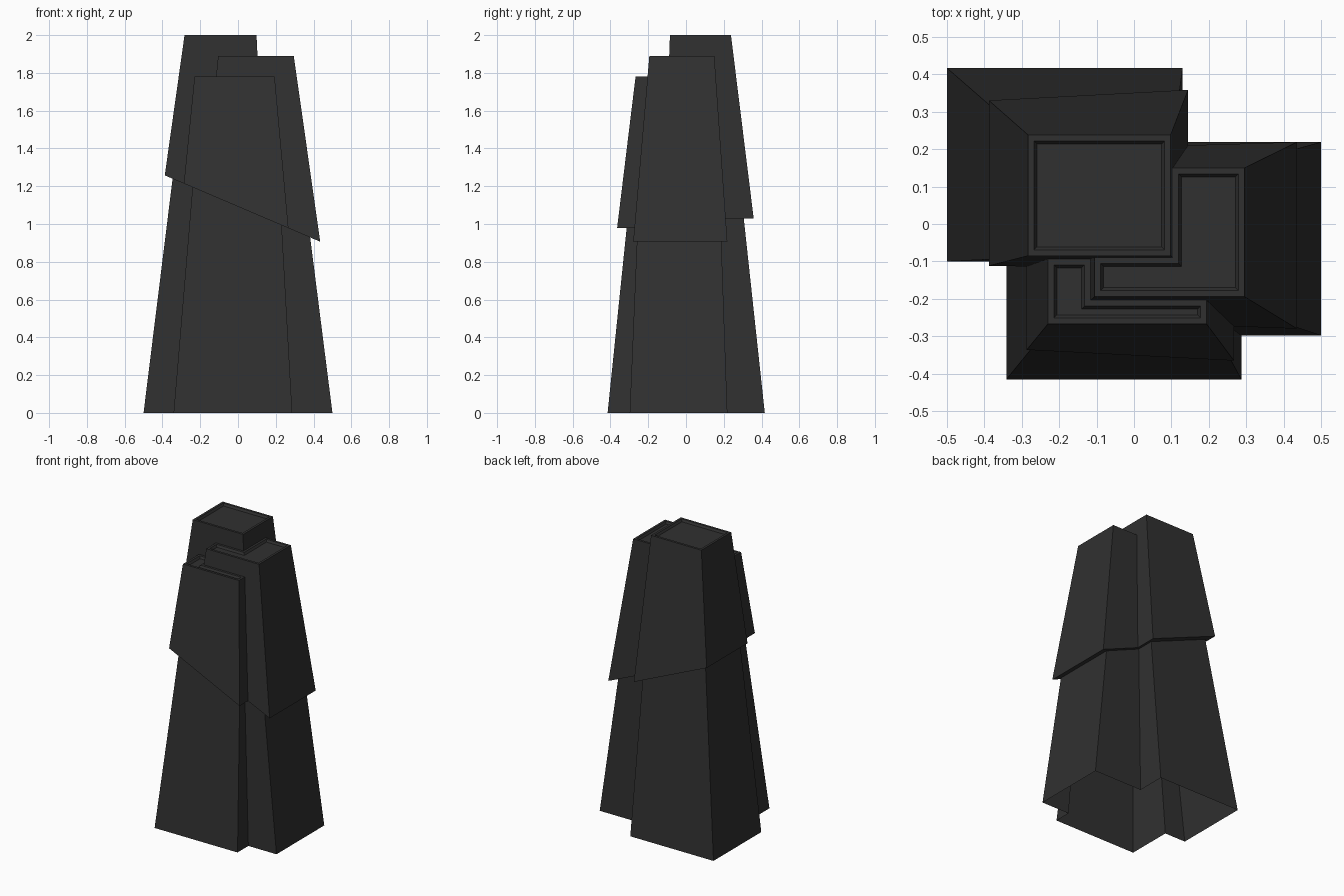
import bpy, bmesh
from mathutils import Vector

if "Cube" in bpy.data.objects:
    bpy.data.objects.remove(bpy.data.objects["Cube"])

# Sloping seam between lower and upper shaft: z = SEAM_Z - SEAM_K * x
SEAM_Z, SEAM_K = 1.092, 0.427

mat = bpy.data.materials.new("charcoal")
mat.diffuse_color = (0.03, 0.03, 0.03, 1)
mat.use_nodes = True
mat.node_tree.nodes["Principled BSDF"].inputs["Base Color"].default_value = mat.diffuse_color


def wall(value, z, slope):
    """Leaning wall as (position at z=0, change per unit height)."""
    return (value - slope * z, slope)


def at(w, z):
    return w[0] + w[1] * z


# Upper walls of the three tapered blocks
UP = {
    "tall": dict(top=2.0, left=wall(-.283, 2, .141), right=wall(.098, 2, -.048),
                 front=wall(-.085, 2, .036), back=wall(.238, 2, -.124)),
    "middle": dict(top=1.89, left=wall(-.105, 1.89, .1), right=wall(.295, 1.89, -.1426),
                   front=wall(-.194, 1.89, .087), back=wall(.15, 1.89, -.07)),
    "short": dict(top=1.78, left=wall(-.23, 1.78, .1), right=wall(.194, 1.78, -.091),
                  front=wall(-.267, 1.78, .122), back=(-.05, 0)),
}
# Lower walls
LOW = {
    "tall": dict(left=(-.5, .124), right=(.13, -.015), front=(-.10, .006), back=(.417, -.108)),
    "middle": dict(right=(.5, -.127), front=(-.298, .042), back=(.219, -.035)),
    "short": dict(left=(-.341, .084), right=(.287, -.056), front=(-.415, .103)),
}
# Ten footprint corners as (block, x wall, block, y wall)
CORNERS = [("tall", "left", "tall", "back"), ("tall", "right", "tall", "back"),
           ("tall", "right", "middle", "back"), ("middle", "right", "middle", "back"),
           ("middle", "right", "middle", "front"), ("short", "right", "middle", "front"),
           ("short", "right", "short", "front"), ("short", "left", "short", "front"),
           ("short", "left", "tall", "front"), ("tall", "left", "tall", "front")]


def loop(walls, seam):
    pts = []
    for bx, sx, by, sy in CORNERS:
        wx, wy = walls[bx][sx], walls[by][sy]
        z = (SEAM_Z - SEAM_K * wx[0]) / (1 + SEAM_K * wx[1]) if seam else 0
        pts.append((at(wx, z), at(wy, z), z))
    return pts


def make_object(name, bm):
    me = bpy.data.meshes.new(name)
    bm.to_mesh(me)
    bm.free()
    me.materials.append(mat)
    ob = bpy.data.objects.new(name, me)
    bpy.context.collection.objects.link(ob)
    return ob


# Lower shaft, open at the bottom, with the overhang ledge at its top
bm = bmesh.new()
rings = [[bm.verts.new(p) for p in pts]
         for pts in (loop(LOW, False), loop(LOW, True), loop(UP, True))]
for a, b in zip(rings, rings[1:]):
    for i in range(10):
        j = (i + 1) % 10
        bm.faces.new((a[j], a[i], b[i], b[j]))
make_object("lower_shaft", bm)


# Upper blocks as leaning-walled boxes
def block(name, w):
    bm = bmesh.new()
    bmesh.ops.create_cube(bm, size=2)
    for v in bm.verts:
        z = w["top"] if v.co.z > 0 else 0.5
        v.co = (at(w["right" if v.co.x > 0 else "left"], z),
                at(w["back" if v.co.y > 0 else "front"], z), z)
    return make_object(name, bm)


blocks = [block(n + "_block", w) for n, w in UP.items()]
for other in blocks[1:]:
    m = blocks[0].modifiers.new("union", "BOOLEAN")
    m.operation, m.solver, m.object = "UNION", "EXACT", other
dg = bpy.context.evaluated_depsgraph_get()
joined = bpy.data.meshes.new_from_object(blocks[0].evaluated_get(dg))
for ob in blocks:
    bpy.data.objects.remove(ob)

# Upper shaft: trim the union at the seam
bm = bmesh.new()
bm.from_mesh(joined)
bmesh.ops.remove_doubles(bm, verts=bm.verts, dist=1e-5)
bmesh.ops.bisect_plane(bm, geom=bm.verts[:] + bm.edges[:] + bm.faces[:],
                       plane_co=Vector((0, 0, SEAM_Z)),
                       plane_no=Vector((SEAM_K, 0, 1)).normalized(), clear_inner=True)
bmesh.ops.dissolve_limit(bm, angle_limit=0.005, verts=bm.verts, edges=bm.edges)

# Rimmed, sunken roofs
bm.normal_update()
roofs = [f for f in bm.faces if f.normal.z > 0.99]
bmesh.ops.inset_individual(bm, faces=roofs, thickness=0.016, use_even_offset=True)
bmesh.ops.inset_individual(bm, faces=roofs, thickness=0.008, depth=-0.015,
                           use_even_offset=True)
for f in bm.faces:
    f.material_index = 0
make_object("upper_shaft", bm)
